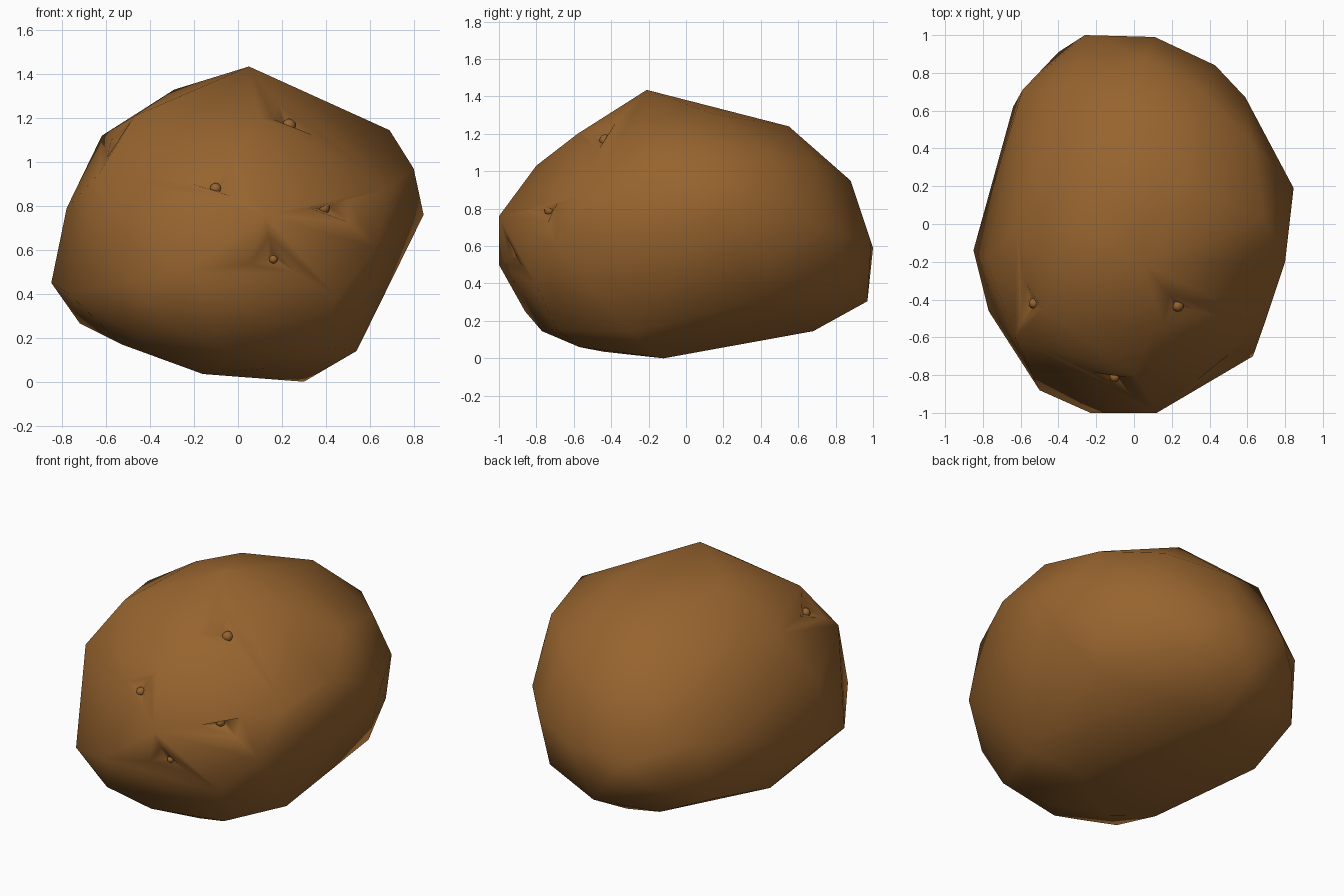
import bpy, bmesh
from mathutils import Vector
from mathutils.bvhtree import BVHTree

if "Cube" in bpy.data.objects:
    bpy.data.objects.remove(bpy.data.objects["Cube"])

skin = bpy.data.materials.new("potato brown")
skin.diffuse_color = (0.31, 0.127, 0.028, 1)
skin.use_nodes = True
skin.node_tree.nodes["Principled BSDF"].inputs["Base Color"].default_value = skin.diffuse_color

# Corner points of the lumpy body; a convex skin is wrapped around them
LUMPS = [
    # crown
    (0.05, -0.21, 1.435), (-0.29, 0, 1.33), (-0.47, -0.45, 1.21), (-0.62, 0, 1.12),
    (0.69, 0.04, 1.145), (0.32, 0.15, 1.305), (0.13, 0.55, 1.24), (-0.2, 0.32, 1.285),
    (0.1, -0.58, 1.2),
    # left side
    (-0.78, -0.2, 0.79), (-0.85, -0.14, 0.45), (-0.77, -0.46, 0.4), (-0.72, 0.2, 0.265),
    (-0.63, -0.6, 0.95),
    # right side
    (0.62, 0.4, 0.31), (0.69, 0.47, 0.56), (0.845, 0.19, 0.76), (0.8, -0.2, 0.97),
    (0.69, -0.53, 0.88), (0.62, 0.44, 1.08),
    # underside
    (-0.53, -0.44, 0.17), (-0.16, -0.44, 0.035), (0.3, -0.12, 0), (0.54, -0.295, 0.14),
    (0.13, -0.57, 0.06), (-0.07, 0.68, 0.145), (-0.24, 0.6, 0.14),
    # back
    (0.36, 0.7, 1.05), (-0.33, 0.7, 1.08), (0.05, 0.88, 0.95), (-0.26, 1, 0.59),
    (0.11, 0.99, 0.62), (0.43, 0.84, 0.66), (0.59, 0.67, 0.73), (0.35, 0.84, 0.37),
    (-0.04, 0.97, 0.305), (-0.64, 0.62, 0.34), (-0.59, 0.71, 0.7), (-0.4, 0.91, 0.45),
    # front
    (-0.5, -0.88, 0.45), (-0.46, -0.7, 0.2), (-0.3, -0.86, 0.25), (-0.06, -0.77, 0.145),
    (0.385, -0.69, 0.155), (0.45, -0.8, 0.39), (0.63, -0.7, 0.61), (-0.23, -1, 0.5),
    (0.12, -1, 0.76), (0, -0.8, 1.03)]

# Eyes: place and bud radius
EYES = [((0.39, -0.73, 0.79), 0.028), ((0.17, -0.93, 0.545), 0.02),
        ((-0.11, -0.83, 0.89), 0.027), ((0.24, -0.44, 1.18), 0.032),
        ((-0.53, -0.42, 1.07), 0.028)]


def make_object(name, bm):
    mesh = bpy.data.meshes.new(name)
    bm.to_mesh(mesh)
    bm.free()
    mesh.materials.append(skin)
    for p in mesh.polygons:
        p.use_smooth = True
    obj = bpy.data.objects.new(name, mesh)
    bpy.context.collection.objects.link(obj)
    return obj


def inset_towards(bm, face, centre, reach, fraction):
    """Inset a face, pulling its inner corners close to a chosen centre."""
    bmesh.ops.inset_individual(bm, faces=[face], thickness=0.0)
    for v in face.verts:
        d = v.co - centre
        v.co = centre + d.normalized() * min(reach, d.length * fraction)


# Body skin
bm = bmesh.new()
for p in LUMPS:
    bm.verts.new(p)
bmesh.ops.convex_hull(bm, input=bm.verts)
bmesh.ops.delete(bm, geom=[v for v in bm.verts if not v.link_faces], context='VERTS')
bmesh.ops.recalc_face_normals(bm, faces=bm.faces)

# Dimples pressed into the skin
buds = []
for place, radius in EYES:
    bm.normal_update()
    bm.faces.ensure_lookup_table()
    hit, normal, index, dist = BVHTree.FromBMesh(bm).find_nearest(Vector(place))
    face = bm.faces[index]
    normal = face.normal.copy()
    depth = min(max((hit - Vector(place)).dot(normal), 0.03), 0.08)
    inset_towards(bm, face, hit, 0.12, 0.85)
    inset_towards(bm, face, hit, 0.03, 0.5)
    for v in face.verts:
        v.co -= normal * depth
    buds.append((hit - normal * depth, radius))
make_object("potato_body", bm)

# Small round buds sitting in the dimples
for k, (pos, radius) in enumerate(buds):
    b = bmesh.new()
    bmesh.ops.create_icosphere(b, subdivisions=2, radius=radius)
    make_object("potato_eye_%d" % (k + 1), b).location = pos
